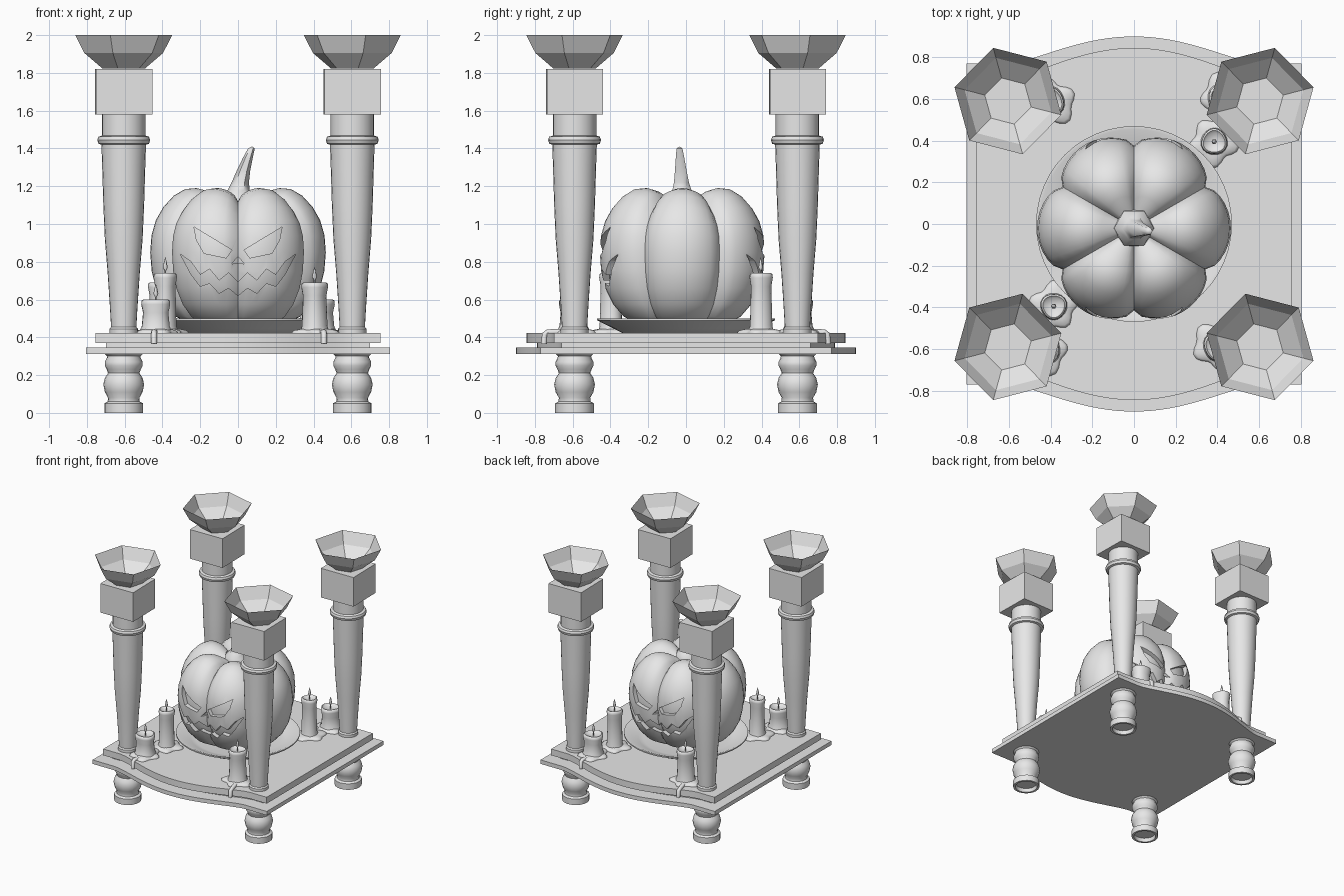
import bpy, bmesh, math
from mathutils import Matrix

cube = bpy.data.objects.get("Cube")
if cube:
    bpy.data.objects.remove(cube, do_unlink=True)

STONE = (0.8, 0.8, 0.8, 1)
mat = bpy.data.materials.new("plain grey")
mat.use_nodes = True
mat.diffuse_color = STONE
mat.node_tree.nodes["Principled BSDF"].inputs["Base Color"].default_value = STONE


def finish(name, bm, loc=(0, 0, 0), rot=0, smooth=35):
    bmesh.ops.remove_doubles(bm, verts=bm.verts, dist=0.0005)
    bmesh.ops.recalc_face_normals(bm, faces=bm.faces)
    me = bpy.data.meshes.new(name)
    bm.to_mesh(me)
    bm.free()
    me.materials.append(mat)
    if smooth:
        shade(me, smooth)
    ob = bpy.data.objects.new(name, me)
    ob.location = loc
    ob.rotation_euler.z = rot
    bpy.context.collection.objects.link(ob)
    return ob


def shade(me, angle):
    for p in me.polygons:
        p.use_smooth = True
    me.set_sharp_from_angle(angle=math.radians(angle))


def lathe(name, profile, seg=20, loc=(0, 0, 0), rot=0, smooth=35, warp=None):
    """Turn an (r, z) profile; warp(angle, r, z) may return a moved point."""
    bm = bmesh.new()
    rings = []
    for r, z in profile:
        ring = []
        for i in range(seg):
            a = math.tau * i / seg
            p = warp(a, r, z) if warp else (r * math.cos(a), r * math.sin(a), z)
            ring.append(bm.verts.new(p))
        rings.append(ring)
    for lo, hi in zip(rings, rings[1:]):
        for i in range(seg):
            j = (i + 1) % seg
            bm.faces.new((lo[i], lo[j], hi[j], hi[i]))
    return finish(name, bm, loc, rot, smooth)


def prism(bm, outline, axis, start, depth):
    """Extrude a flat outline along z or y."""
    place = (lambda u, v: (u, v, start)) if axis == "z" else (lambda u, v: (u, start, v))
    face = bm.faces.new([bm.verts.new(place(u, v)) for u, v in outline])
    new = bmesh.ops.extrude_face_region(bm, geom=[face])["geom"]
    step = (0, 0, depth) if axis == "z" else (0, depth, 0)
    bmesh.ops.translate(bm, vec=step, verts=[v for v in new if isinstance(v, bmesh.types.BMVert)])


# Bow-fronted base boards
def board(name, half_x, half_y, bulge, z0, z1):
    w = 0.6
    xs = [w * i / 14 for i in range(-14, 15)]
    edge = [(x, half_y + bulge * max(0, 1 - (x / w) ** 2) ** 1.5) for x in xs]
    front = [(-half_x, half_y)] + edge + [(half_x, half_y)]
    bm = bmesh.new()
    prism(bm, front + [(-x, -y) for x, y in front], "z", z0, z1 - z0)
    finish(name, bm, smooth=30)


board("lower_board", 0.805, 0.77, 0.13, 0.312, 0.345)
board("board_spacer", 0.70, 0.66, 0.13, 0.345, 0.37)
board("upper_board", 0.755, 0.70, 0.145, 0.37, 0.423)

# Corner posts: foot, column, block and bowl
FOOT = [(0, .03), (.08, .03), (.085, 0), (.103, 0), (.103, .05), (.085, .06), (.083, .08),
        (.1, .11), (.108, .15), (.1, .185), (.083, .21), (.09, .23), (.1, .25),
        (.1, .27), (.09, .29), (.088, .3), (.1, .312), (0, .312)]
COLUMN = [(0, .42), (.075, .42), (.075, .445), (.067, .455), (.073, .56), (.085, .74),
          (.1, .92), (.108, 1.1), (.114, 1.3), (.118, 1.42), (.134, 1.425), (.14, 1.445),
          (.134, 1.462), (.115, 1.468), (.115, 1.58), (0, 1.58)]
BOWL = [(0, 1.822), (.115, 1.822), (.215, 1.905), (.265, 2.0)]
for sx in (-1, 1):
    for sy in (-1, 1):
        side = ("back" if sy > 0 else "front") + ("_left" if sx > 0 else "_right")
        at = (sx * 0.605, sy * 0.59, 0)
        lathe(side + "_foot", FOOT, 20, at)
        lathe(side + "_column", COLUMN, 24, at)
        bm = bmesh.new()
        bmesh.ops.create_cube(bm, size=1, matrix=Matrix.Diagonal((.298, .298, .243, 1)))
        finish(side + "_block", bm, (at[0], at[1], 1.7), math.radians(1), smooth=0)
        turn = math.radians(45.5 if sx * sy < 0 else 14.5)
        lathe(side + "_bowl", BOWL, 6, at, turn, smooth=0)

# Dish under the pumpkin
lathe("dish", [(0, .42), (.33, .42), (.38, .445), (.47, .49), (.47, .5), (.455, .5),
               (.36, .46), (.32, .45), (0, .45)], 48)


# Pumpkin with six lobes
def lobes(a, r, z):
    groove = 1 - abs(math.cos(3 * a)) ** 0.6
    z -= 0.07 * groove * max(0, (z - 0.9) / 0.29) * min(1, r / 0.15)
    r *= 1 - 0.15 * groove
    return r * math.cos(a), r * math.sin(a), z


RIND = [(0, .47), (.15, .46), (.25, .47), (.33, .51), (.39, .575), (.435, .66), (.457, .75),
        (.465, .85), (.458, .94), (.435, 1.02), (.395, 1.09), (.34, 1.15), (.28, 1.185),
        (.22, 1.19), (.16, 1.175), (.1, 1.14), (.05, 1.12), (0, 1.12)]
MID = (0, -0.02, 0)
pumpkin = lathe("pumpkin", RIND, 72, MID, smooth=50, warp=lobes)
lathe("pumpkin_core", [(r * 0.92, 0.82 + (z - 0.82) * 0.92) for r, z in RIND], 72, MID,
      smooth=50, warp=lobes)

# Carved face, cut on the front and again on the back
EYE = [(-.233, .984), (-.032, .862), (-.063, .82), (-.18, .845), (-.22, .915)]
NOSE = [(0, .828), (-.034, .788), (0, .795), (.034, .788)]
N = 12
upper, lower = [], []
for i in range(1, N):
    t = 2 * i / N - 1
    zig = 0.024 if i % 2 else -0.024
    upper.append((0.3 * t, 0.715 + 0.09 * t * t + zig))
    lower.append((0.3 * t, 0.64 + 0.11 * t * t + zig * 0.8))
MOUTH = [(-.305, .84)] + upper + [(.305, .84)] + lower[::-1]
bm = bmesh.new()
for outline in (EYE, [(-x, z) for x, z in EYE], NOSE, MOUTH):
    prism(bm, outline, "y", -0.6, 0.45)
    prism(bm, [(-x, z) for x, z in outline], "y", 0.6, -0.45)
cutter = finish("face_cutter", bm, smooth=0)
cutter.hide_render = True
cut = pumpkin.modifiers.new("carve", "BOOLEAN")
cut.operation = "DIFFERENCE"
cut.solver = "EXACT"
cut.object = cutter
bpy.context.view_layer.objects.active = pumpkin
bpy.ops.object.modifier_apply(modifier="carve")
bpy.data.objects.remove(cutter, do_unlink=True)
shade(pumpkin.data, 40)


# Leaning six-sided stem
def lean(a, r, z):
    k = max(0, (z - 1.15) / 0.26)
    return r * math.cos(a) + 0.075 * k ** 1.4, r * math.sin(a) - 0.015 * k, z


lathe("stem", [(.1, 1.11), (.095, 1.15), (.058, 1.18), (.046, 1.22), (.036, 1.28),
               (.026, 1.35), (.018, 1.4), (0, 1.41)], 6, MID, smooth=60, warp=lean)


# Candles in wax puddles
def candle(name, x, y, r, top, turn):
    def sag(a, q, z):
        if z > 0.43:
            q *= 1 + 0.05 * math.sin(3 * a)
        return q * math.cos(a), q * math.sin(a), z

    def spread(a, q, z):
        q *= 1 + 0.13 * math.sin(5 * a) + 0.08 * math.sin(2 * a)
        return q * math.cos(a), q * math.sin(a), z

    body = [(r * 1.25, .42), (r * 1.02, .46), (r * .93, top - .07), (r * 1.06, top - .025),
            (r * 1.04, top - .006), (r * .9, top), (r * .7, top - .012), (0, top - .02)]
    lathe(name, body, 20, (x, y, 0), turn, 60, sag)
    lathe(name + "_puddle", [(.112, .42), (.112, .428), (.1, .437), (.07, .444), (0, .45)],
          30, (x, y, 0), turn, 60, spread)
    lathe(name + "_flame", [(.004, top - .02), (.004, top + .012), (.013, top + .03),
                            (.007, top + .06), (0, top + .085)], 6, (x, y, 0), 0, 60)


# Wax running over the board edge
def drip(name, path):
    cu = bpy.data.curves.new(name, "CURVE")
    cu.dimensions = "3D"
    cu.bevel_depth = 0.016
    cu.bevel_resolution = 2
    cu.use_fill_caps = True
    sp = cu.splines.new("POLY")
    sp.points.add(len(path) - 1)
    for p, co in zip(sp.points, path):
        p.co = (*co, 1)
    cu.materials.append(mat)
    ob = bpy.data.objects.new(name, cu)
    bpy.context.collection.objects.link(ob)
    bpy.ops.object.select_all(action="DESELECT")
    ob.select_set(True)
    bpy.context.view_layer.objects.active = ob
    bpy.ops.object.convert(target="MESH")
    shade(ob.data, 50)


for s, end in ((1, "front"), (-1, "back")):
    turn = 0 if s > 0 else math.pi
    candle(end + "_tall_candle", -.385 * s, -.395 * s, .058, .74, turn)
    candle(end + "_short_candle", -.435 * s, -.6 * s, .072, .6, turn + 1)
    candle(end + "_medium_candle", .405 * s, -.585 * s, .066, .69, turn + 2)
    for label, x in (("short", -.445), ("medium", .455)):
        path = [(x * .95, -.62, .43), (x, -.73, .427), (x, -.748, .415), (x, -.752, .365)]
        drip(f"{end}_{label}_drip", [(px * s, py * s, pz) for px, py, pz in path])
